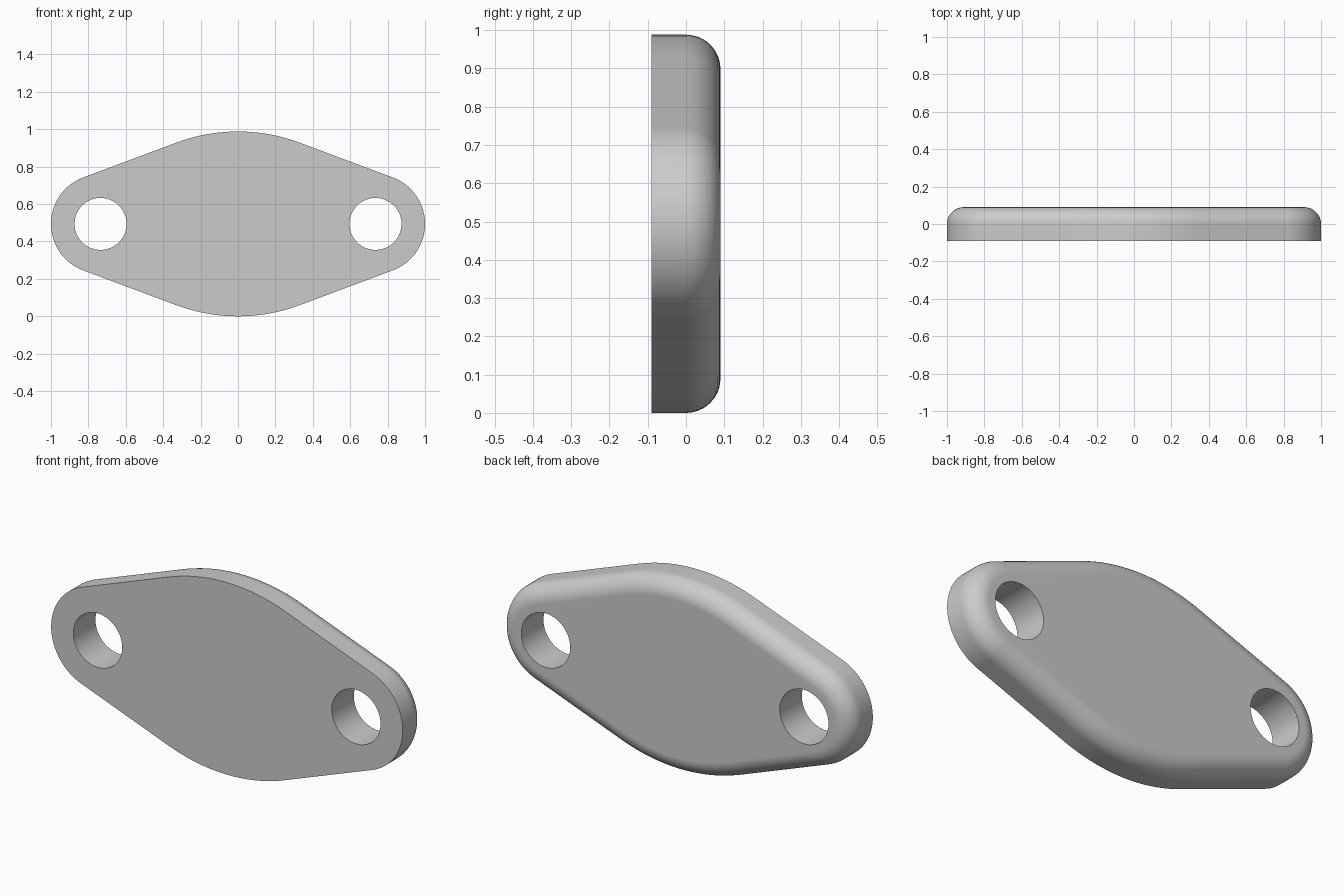
import bpy, bmesh
from math import sin, cos, pi, radians
from mathutils import Vector

if "Cube" in bpy.data.objects:
    bpy.data.objects.remove(bpy.data.objects["Cube"], do_unlink=True)

HALF_X, HALF_Z, HALF_Y = 1.0, 0.494, 0.09
HOLE_X, HOLE_R = 0.735, 0.139
FILLET, STEPS = 0.09, 12
END_R = HALF_X - HOLE_X
TILT = radians(20.5)

# Large top and bottom arcs, tangent to the straight flanks
BOW_R = (END_R + HOLE_X * sin(TILT) - HALF_Z * cos(TILT)) / (1 - cos(TILT))


def arc(cx, cz, radius, start, stop, steps):
    """Points on an arc, each with its outward normal."""
    result = []
    for i in range(steps + 1):
        a = start + (stop - start) * i / steps
        n = Vector((cos(a), 0, sin(a)))
        result.append((Vector((cx, 0, cz)) + n * radius, n))
    return result


def ring(bm, points, y, inset=0.0):
    verts = [bm.verts.new(p - n * inset + Vector((0, y, HALF_Z))) for p, n in points]
    return verts, [bm.edges.new((v, verts[i - 1])) for i, v in enumerate(verts)]


def skin(bm, a, b):
    for i in range(len(a)):
        bm.faces.new((a[i - 1], a[i], b[i], b[i - 1]))


# Outline: right end, top bow, left end, bottom bow
side = pi / 2 - TILT
outline = (arc(HOLE_X, 0, END_R, -side, side, 40)
           + arc(0, HALF_Z - BOW_R, BOW_R, side, pi - side, 24)
           + arc(-HOLE_X, 0, END_R, pi - side, pi + side, 40)
           + arc(0, BOW_R - HALF_Z, BOW_R, pi + side, 2 * pi - side, 24))

bm = bmesh.new()

# Straight rim, then the rounded back edge
levels = [(-HALF_Y, 0.0)]
for i in range(STEPS + 1):
    a = pi / 2 * i / STEPS
    levels.append((HALF_Y - FILLET * (1 - sin(a)), FILLET * (1 - cos(a))))
rings = [ring(bm, outline, y, inset) for y, inset in levels]
for lower, upper in zip(rings, rings[1:]):
    skin(bm, lower[0], upper[0])
front_edges, back_edges = list(rings[0][1]), list(rings[-1][1])

# Bolt holes
for sx in (-1, 1):
    circle = arc(sx * HOLE_X, 0, HOLE_R, 0, 2 * pi, 64)[:-1]
    front, back = ring(bm, circle, -HALF_Y), ring(bm, circle, HALF_Y)
    skin(bm, front[0], back[0])
    front_edges += front[1]
    back_edges += back[1]

# Flat front and back faces around the holes
for edges in (front_edges, back_edges):
    bmesh.ops.triangle_fill(bm, edges=edges, use_beauty=True)
bmesh.ops.recalc_face_normals(bm, faces=bm.faces)

mesh = bpy.data.meshes.new("flange_plate")
bm.to_mesh(mesh)
bm.free()
plate = bpy.data.objects.new("flange_plate", mesh)
bpy.context.collection.objects.link(plate)

grey = bpy.data.materials.new("plain grey")
grey.use_nodes = True
colour = (0.6, 0.6, 0.6, 1)
grey.diffuse_color = colour
grey.node_tree.nodes["Principled BSDF"].inputs["Base Color"].default_value = colour
mesh.materials.append(grey)

# Smooth curved walls, crisp rims, flat faces
bpy.context.view_layer.objects.active = plate
plate.select_set(True)
bpy.ops.object.shade_smooth_by_angle(angle=radians(30))
weighted = plate.modifiers.new("flat_face_normals", 'WEIGHTED_NORMAL')
weighted.keep_sharp = True
